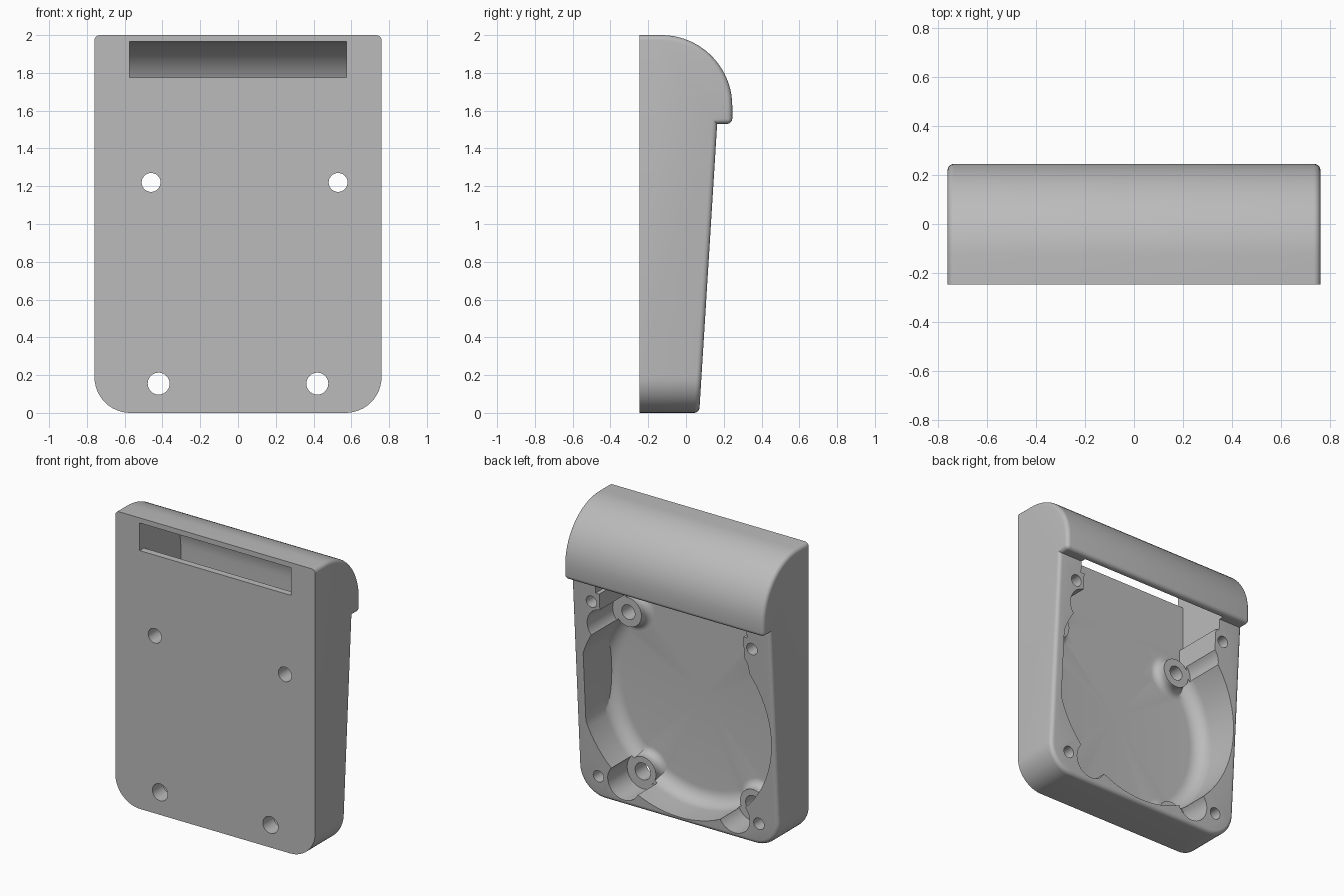
import bpy, bmesh
from math import sin, cos, pi, radians
from mathutils import Matrix, Vector

cube = bpy.data.objects.get("Cube")
if cube:
    bpy.data.objects.remove(cube, do_unlink=True)

grey = bpy.data.materials.new("plain grey")
grey.use_nodes = True
grey.diffuse_color = (0.5, 0.5, 0.5, 1)
grey.node_tree.nodes["Principled BSDF"].inputs["Base Color"].default_value = (0.5, 0.5, 0.5, 1)

HALF, FRONT, FLOOR, POST_TOP = 0.76, -0.247, -0.2, -0.13


def finish(bm, name):
    bmesh.ops.recalc_face_normals(bm, faces=bm.faces)
    mesh = bpy.data.meshes.new(name)
    bm.to_mesh(mesh)
    bm.free()
    mesh.materials.append(grey)
    ob = bpy.data.objects.new(name, mesh)
    bpy.context.scene.collection.objects.link(ob)
    return ob


def arc(cy, cz, r, a0, a1, n):
    steps = [radians(a0 + (a1 - a0) * i / n) for i in range(n + 1)]
    return [(cy + r * cos(a), cz + r * sin(a)) for a in steps]


def prism(profile, half):
    """Side profile (y, z) extruded across x."""
    bm = bmesh.new()
    face = bm.faces.new([bm.verts.new((-half, y, z)) for y, z in profile])
    out = bmesh.ops.extrude_face_region(bm, geom=[face])
    verts = [v for v in out["geom"] if isinstance(v, bmesh.types.BMVert)]
    bmesh.ops.translate(bm, verts=verts, vec=(2 * half, 0, 0))
    bmesh.ops.recalc_face_normals(bm, faces=bm.faces)
    return bm


def lathe(profile, x, z, name, steps=48):
    """Profile (radius, y) spun about an axis along y."""
    bm = bmesh.new()
    vs = [bm.verts.new((r, y, 0)) for r, y in profile]
    es = [bm.edges.new(p) for p in zip(vs, vs[1:])]
    bmesh.ops.spin(bm, geom=vs + es, cent=(0, 0, 0), axis=(0, 1, 0),
                   angle=2 * pi, steps=steps, use_duplicate=False)
    bmesh.ops.remove_doubles(bm, verts=bm.verts, dist=1e-5)
    bmesh.ops.translate(bm, verts=bm.verts, vec=(x, 0, z))
    return finish(bm, name)


def rod(r, y0, y1, x, z, name):
    return lathe([(0, y0), (r, y0), (r, y1), (0, y1)], x, z, name, 40)


def combine(target, tool, operation):
    mod = target.modifiers.new("cut", 'BOOLEAN')
    mod.operation, mod.object, mod.solver = operation, tool, 'EXACT'
    bpy.ops.object.select_all(action='DESELECT')
    target.select_set(True)
    bpy.context.view_layer.objects.active = target
    bpy.ops.object.modifier_apply(modifier=mod.name)
    bpy.data.objects.remove(tool, do_unlink=True)


# Outer body: tapered slab with a rounded hood on top
hood_arc = arc(-0.13, 1.625, 0.375, 0, 90, 20)
bm = prism([(FRONT, 0), (0.07, 0), (0.165, 1.53), (0.245, 1.53)] + hood_arc + [(FRONT, 2)], HALF)
corners = [e for e in bm.edges if all(v.co.z < 0.01 and abs(v.co.x) > 0.7 for v in e.verts)
           and abs(e.verts[0].co.y - e.verts[1].co.y) > 0.1]
bmesh.ops.bevel(bm, geom=corners, offset=0.19, segments=12, profile=0.5, affect='EDGES')
rim = []
for e in bm.edges:
    mid = (e.verts[0].co + e.verts[1].co) / 2
    if mid.y > FRONT + 0.01 and e.is_convex and e.calc_face_angle(0) > radians(30):
        rim.append(e)
bmesh.ops.bevel(bm, geom=rim, offset=0.028, segments=5, profile=0.5, affect='EDGES')
body = finish(bm, "housing")

# Round cavity with a filleted floor, trimmed flat on one side
R, F = 0.73, 0.1
fillet = arc(R - F, FLOOR + F, F, -90, 0, 8)
bowl = lathe([(0, FLOOR)] + fillet + [(R, 0.4), (0, 0.4)], 0, 0.76, "bowl_cutter", 96)
trim = finish(prism([(-1, -1), (1, -1), (1, 3), (-1, 3)], 1), "trim_cutter")
trim.data.transform(Matrix.Translation(Vector((-0.31, 0, 0))))
combine(bowl, trim, 'INTERSECT')
combine(body, bowl, 'DIFFERENCE')

# Hood chamber, its front slot, and the neck joining it to the cavity
inner = arc(-0.13, 1.635, 0.33, 0, 90, 20)
chamber = prism([(FLOOR, 1.45), (0.2, 1.45)] + inner + [(-0.3, 1.965), (-0.3, 1.775), (FLOOR, 1.775)], 0.575)
combine(body, finish(chamber, "chamber_cutter"), 'DIFFERENCE')
neck = prism([(FLOOR, 1.15), (0.19, 1.15), (0.19, 1.48), (FLOOR, 1.48)], 0.548)
combine(body, finish(neck, "neck_cutter"), 'DIFFERENCE')

# Screw posts with flared feet, each in a round pocket and drilled through
posts = [(-0.46, 1.22, 0.05), (0.53, 1.22, 0.05), (-0.42, 0.155, 0.058), (0.42, 0.155, 0.058)]
for x, z, r in posts:
    combine(body, rod(0.12, POST_TOP - 0.002, 0.35, x, z, "pocket_cutter"), 'DIFFERENCE')
for x, z, r in posts:
    flare = arc(0.15, FLOOR + 0.05, 0.05, 270, 180, 6)
    post = [(0, FLOOR - 0.02), (0.15, FLOOR - 0.02)] + flare + [(0.1, POST_TOP), (0, POST_TOP)]
    combine(body, lathe(post, x, z, "screw_post"), 'UNION')
for x, z, r in posts:
    combine(body, rod(r, -0.4, 0.1, x, z, "drill"), 'DIFFERENCE')

# Blind screw holes in the four corners of the back rim
for x in (-0.61, 0.61):
    for z in (0.15, 1.38):
        combine(body, rod(0.04, -0.1, 0.35, x, z, "corner_drill"), 'DIFFERENCE')

bpy.ops.object.select_all(action='DESELECT')
body.select_set(True)
bpy.context.view_layer.objects.active = body
bpy.ops.object.shade_smooth_by_angle(angle=radians(30))
